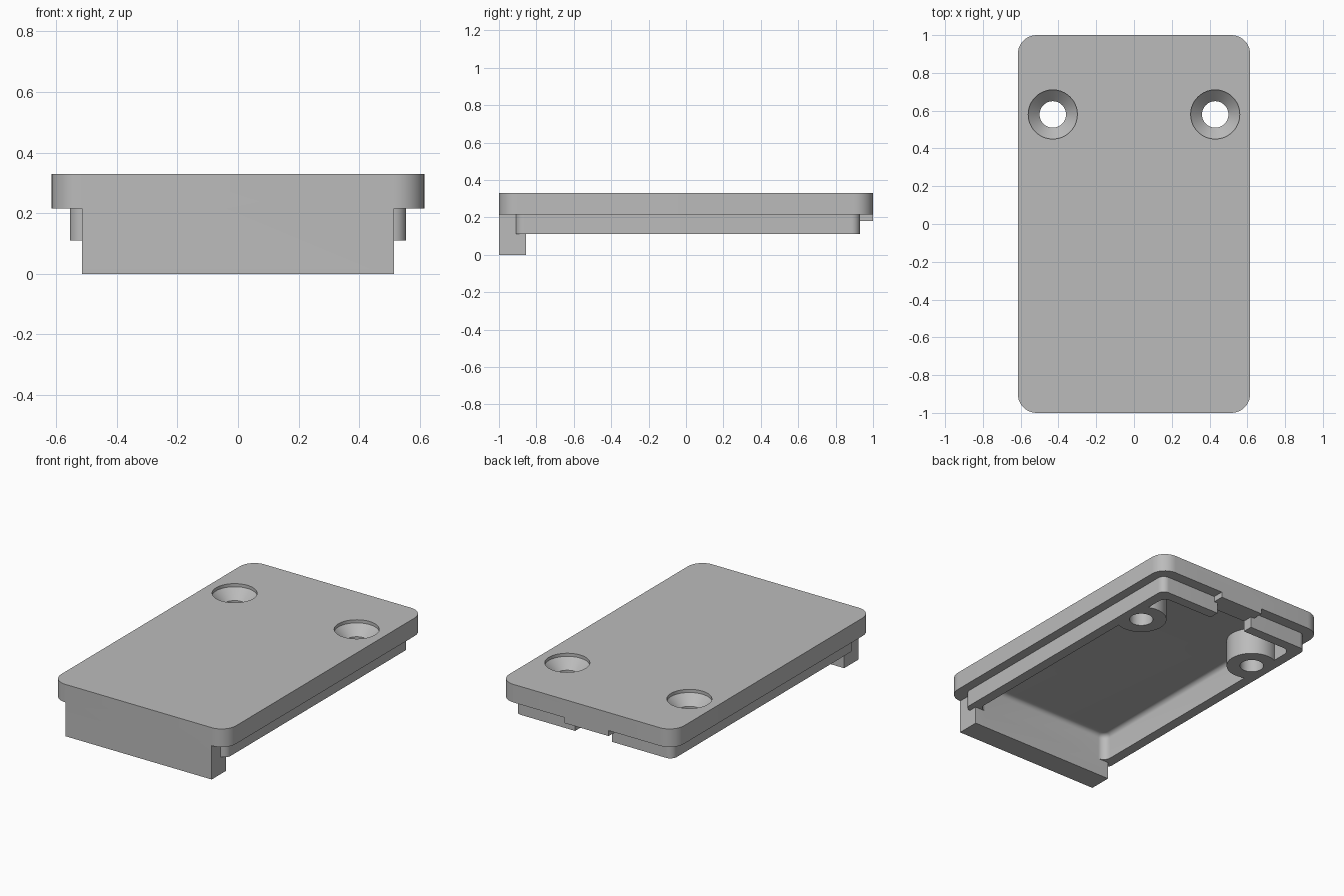
import bpy, bmesh, math
from mathutils import Matrix, Vector

if "Cube" in bpy.data.objects:
    bpy.data.objects.remove(bpy.data.objects["Cube"], do_unlink=True)

grey = bpy.data.materials.new("light grey")
grey.use_nodes = True
colour = (0.5, 0.5, 0.5, 1)
grey.diffuse_color = colour
grey.node_tree.nodes["Principled BSDF"].inputs["Base Color"].default_value = colour


def finish(name, bm):
    bmesh.ops.recalc_face_normals(bm, faces=bm.faces)
    mesh = bpy.data.meshes.new(name)
    bm.to_mesh(mesh)
    bm.free()
    mesh.materials.append(grey)
    obj = bpy.data.objects.new(name, mesh)
    bpy.context.collection.objects.link(obj)
    return obj


def box(name, low, high, radius=0, top_fillet=0):
    """Box between two corners with rounded upright edges."""
    low, high = Vector(low), Vector(high)
    size = high - low
    bm = bmesh.new()
    bmesh.ops.create_cube(bm, size=1, matrix=Matrix.Translation((low + high) / 2)
                          @ Matrix.Diagonal((*size, 1)))
    if radius:
        upright = [e for e in bm.edges if abs(e.verts[0].co.z - e.verts[1].co.z) > size.z / 2]
        bmesh.ops.bevel(bm, geom=upright, offset=radius, segments=10, profile=0.5, affect='EDGES')
    if top_fillet:
        rim = [e for e in bm.edges if all(v.co.z > high.z - 1e-5 for v in e.verts)]
        bmesh.ops.bevel(bm, geom=rim, offset=top_fillet, segments=6, profile=0.5, affect='EDGES')
    return finish(name, bm)


def turned(name, profile, x, y, sides=64):
    """Solid of revolution from (radius, height) points."""
    bm = bmesh.new()
    rings = [[bm.verts.new((x + r * math.cos(a), y + r * math.sin(a), z))
              for a in (math.tau * i / sides for i in range(sides))] for r, z in profile]
    for a, b in zip(rings, rings[1:]):
        for i in range(sides):
            j = (i + 1) % sides
            bm.faces.new((a[i], a[j], b[j], b[i]))
    bm.faces.new(rings[0])
    bm.faces.new(rings[-1])
    return finish(name, bm)


def combine(target, other, operation):
    mod = target.modifiers.new(operation.lower(), 'BOOLEAN')
    mod.operation, mod.solver, mod.object = operation, 'EXACT', other
    bpy.context.view_layer.objects.active = target
    bpy.ops.object.modifier_apply(modifier=mod.name)
    bpy.data.objects.remove(other, do_unlink=True)


hole_x, hole_y = 0.43, 0.58

# Cover plate with rim, front block and rear tab
cover = box("cover", (-0.615, -1, 0.215), (0.615, 1, 0.33), radius=0.1)
rim = box("rim", (-0.555, -0.91, 0.11), (0.555, 0.93, 0.26), radius=0.045)
combine(rim, box("rim_gap", (-0.13, 0.8, 0), (0.13, 1.1, 0.215)), 'DIFFERENCE')
combine(cover, rim, 'UNION')
combine(cover, box("front_block", (-0.515, -1, 0), (0.515, -0.855, 0.27)), 'UNION')
combine(cover, box("rear_tab", (-0.155, 0.84, 0.18), (0.155, 1, 0.27)), 'UNION')

# Hollow underside, leaving a screw boss on each side
cavity = box("cavity", (-0.49, -0.855, -0.2), (0.49, 0.865, 0.28), radius=0.05, top_fillet=0.03)
for side in (-1, 1):
    boss = turned("screw_boss", [(0.15, -0.3), (0.15, 0.4)], side * hole_x, hole_y)
    combine(cavity, boss, 'DIFFERENCE')
combine(cover, cavity, 'DIFFERENCE')

# Countersunk screw holes
for side in (-1, 1):
    hole = turned("screw_hole", [(0.07, -0.1), (0.07, 0.25), (0.13, 0.31), (0.13, 0.4)],
                  side * hole_x, hole_y)
    combine(cover, hole, 'DIFFERENCE')

bpy.ops.object.select_all(action='DESELECT')
cover.select_set(True)
bpy.context.view_layer.objects.active = cover
bpy.ops.object.shade_smooth_by_angle(angle=math.radians(30))
